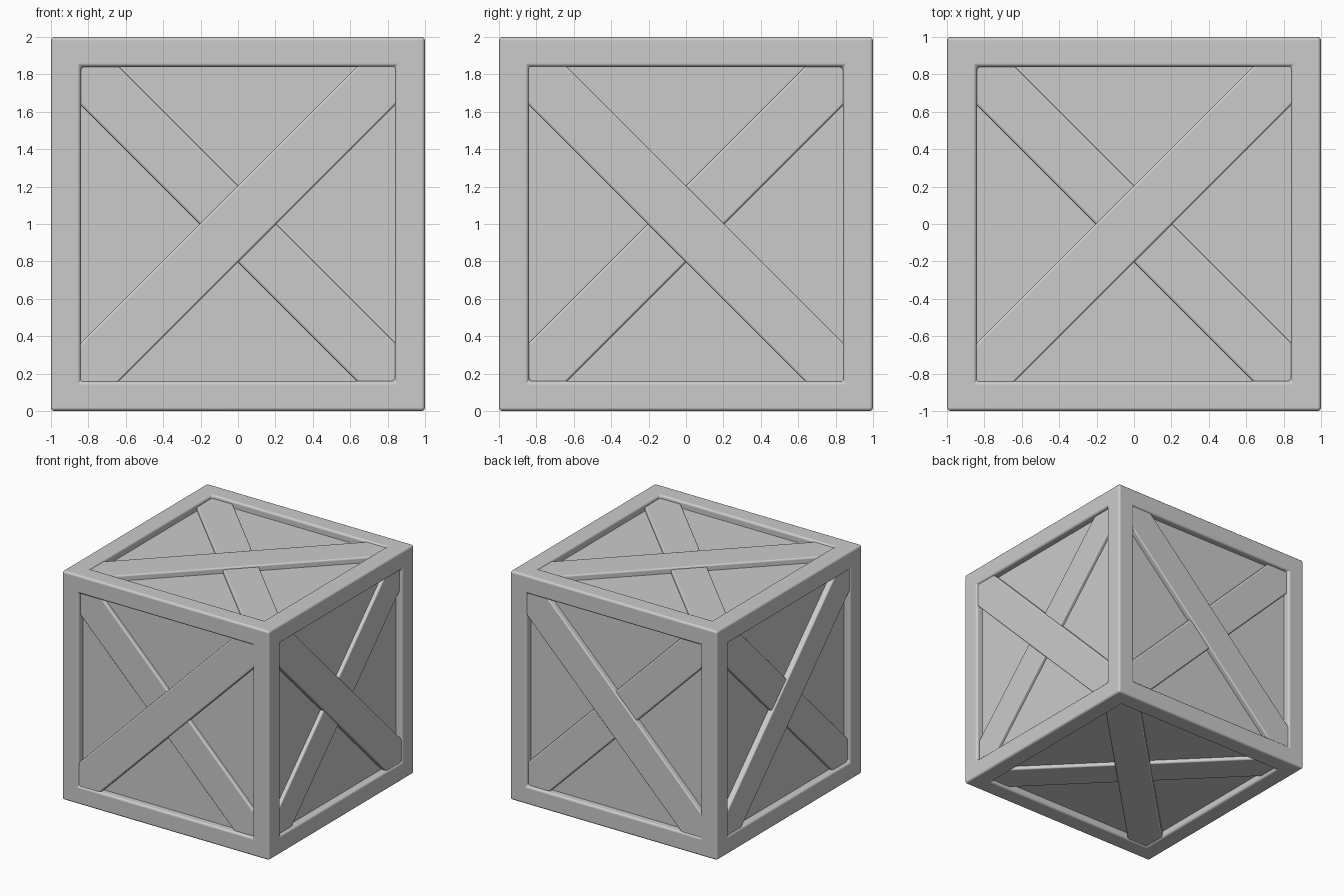
import bpy, bmesh
from mathutils import Vector

if "Cube" in bpy.data.objects:
    bpy.data.objects.remove(bpy.data.objects["Cube"])

HALF, RAIL, PANEL = 1.0, 0.16, 0.94
CENTRE = Vector((0, 0, 1))


def add_object(name, bm, bevel=0):
    bmesh.ops.recalc_face_normals(bm, faces=bm.faces)
    mesh = bpy.data.meshes.new(name)
    bm.to_mesh(mesh)
    bm.free()
    ob = bpy.data.objects.new(name, mesh)
    ob.location = CENTRE
    bpy.context.collection.objects.link(ob)
    if bevel:
        mod = ob.modifiers.new("rounded_edges", 'BEVEL')
        mod.width = bevel
        mod.segments = 3
        mod.limit_method = 'ANGLE'
        mod.harden_normals = True
        for p in mesh.polygons:
            p.use_smooth = True
    return ob


# Frame: a cube with an open well cut into every face
bm = bmesh.new()
bmesh.ops.create_cube(bm, size=2 * HALF)
faces = list(bm.faces)
bmesh.ops.inset_individual(bm, faces=faces, thickness=RAIL, use_even_offset=True)
wells = bmesh.ops.extrude_discrete_faces(bm, faces=faces)["faces"]
bm.normal_update()
for f in wells:
    step = f.normal * -0.1
    for v in f.verts:
        v.co += step
bmesh.ops.delete(bm, geom=wells, context='FACES_ONLY')
# outward normals are already right here, so skip a flip by recalculating on a shell
add_object("frame", bm, 0.02)

# Recessed panels: one inner box
bm = bmesh.new()
bmesh.ops.create_cube(bm, size=2 * PANEL)
add_object("panels", bm)


def plank(name, u, v, n, top):
    """Diagonal board along u = v, trimmed to the square opening."""
    e, w = 0.86, 0.205
    outline = [(-e, -e), (w - e, -e), (e, e - w), (e, e), (e - w, e), (-e, w - e)]
    bm = bmesh.new()
    base = bm.faces.new([bm.verts.new(u * a + v * b + n * 0.90) for a, b in outline])
    ext = bmesh.ops.extrude_face_region(bm, geom=[base])["geom"]
    verts = [g for g in ext if isinstance(g, bmesh.types.BMVert)]
    bmesh.ops.translate(bm, verts=verts, vec=n * (top - 0.90))
    add_object(name, bm, 0.014)


# Crossed planks: opposite faces mirror each other
X, Y, Z = Vector((1, 0, 0)), Vector((0, 1, 0)), Vector((0, 0, 1))
sides = {
    "front": (X, Z, -Y), "back": (X, Z, Y),
    "right": (-Y, Z, X), "left": (-Y, Z, -X),
    "top": (X, Y, Z), "bottom": (X, Y, -Z),
}
for side, (u, v, n) in sides.items():
    plank(side + "_upper_plank", u, v, n, 0.988)
    plank(side + "_lower_plank", -u, v, n, 0.972)
